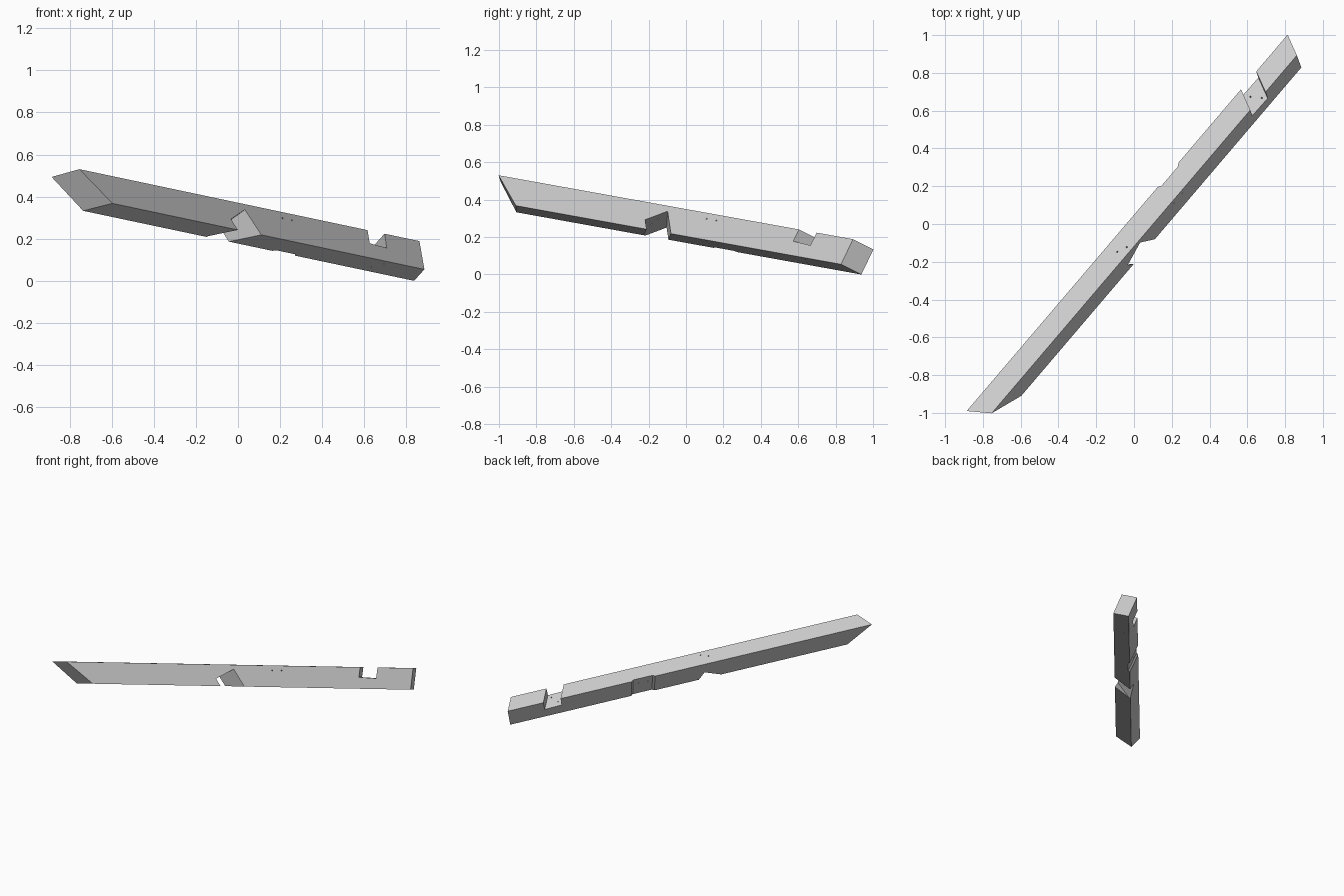
import bpy, bmesh
from math import sin, cos, tau
from mathutils import Vector

cube = bpy.data.objects.get("Cube")
if cube:
    bpy.data.objects.remove(cube, do_unlink=True)

# Beam frame: along its length, across its top, down its depth
ORIGIN = Vector((-0.76, -1.0, 0.54))
ALONG = Vector((0.643, 0.754, -0.136)).normalized()
ACROSS = Vector((-0.733, 0.553, -0.394))
ACROSS = (ACROSS - ACROSS.dot(ALONG) * ALONG).normalized()
DOWN = ACROSS.cross(ALONG)
WIDTH, DEPTH = 0.118, 0.15


def place(s, p, q):
    return ORIGIN + ALONG * s + ACROSS * p + DOWN * q


def solid(name, ring_a, ring_b):
    """Closed solid between two rings of (along, across, down) points."""
    bm = bmesh.new()
    a = [bm.verts.new(place(*c)) for c in ring_a]
    b = [bm.verts.new(place(*c)) for c in ring_b]
    bm.faces.new(a)
    bm.faces.new(b[::-1])
    for i in range(len(a)):
        j = (i + 1) % len(a)
        bm.faces.new((a[j], a[i], b[i], b[j]))
    bmesh.ops.recalc_face_normals(bm, faces=bm.faces)
    mesh = bpy.data.meshes.new(name)
    bm.to_mesh(mesh)
    bm.free()
    obj = bpy.data.objects.new(name, mesh)
    bpy.context.collection.objects.link(obj)
    return obj


def skew_notch(name, profile, shift):
    """Cutter across the beam; shift is the slide (along, down) over one width."""
    def ring(t):
        return [(s + shift[0] * t, WIDTH * t, q + shift[1] * t) for s, q in profile]
    return solid(name, ring(-0.3), ring(1.3))


def drill(name, start, end, axes, radius=0.004):
    """Round hole cutter whose ends lie in the plane of two local axes."""
    def ring(c):
        pts = []
        for k in range(10):
            pt = list(c)
            pt[axes[0]] += radius * cos(tau * k / 10)
            pt[axes[1]] += radius * sin(tau * k / 10)
            pts.append(pt)
        return pts
    return solid(name, ring(start), ring(end))


# Timber with a mitred cut at each end
beam = solid("timber_beam",
             [(0, 0, 0), (-0.071, WIDTH, 0), (0.11, WIDTH, DEPTH), (0.193, 0, DEPTH)],
             [(2.514, 0, 0), (2.572, WIDTH, 0), (2.557, WIDTH, DEPTH), (2.499, 0, DEPTH)])

cutters = [
    # Skewed seat in the underside
    skew_notch("seat_cutter",
               [(1.086, 0.099), (1.213, 0.03), (1.383, 0.285), (1.256, 0.354)],
               (-0.068, 0.055)),
    # Housing in the top near the low end
    skew_notch("housing_cutter",
               [(2.122, 0.07), (2.247, 0.076), (2.262, -0.05), (2.136, -0.05)],
               (0.058, 0.0)),
]

# Shallow pocket on the back side
pocket = [(1.486, WIDTH + 0.012), (1.515, WIDTH - 0.012),
          (1.655, WIDTH - 0.012), (1.684, WIDTH + 0.012)]
cutters.append(solid("pocket_cutter", [(s, p, -0.05) for s, p in pocket],
                     [(s + 0.012, p, 0.2) for s, p in pocket]))

# Pairs of fixing holes at each joint
for s, p in ((1.095, 0.053), (1.146, 0.029)):
    cutters.append(drill("seat_drill", (s, p, -0.02), (s, p, 0.12), (0, 1)))
for s, p in ((2.198, 0.08), (2.23, 0.027)):
    cutters.append(drill("housing_drill", (s, p, 0.04), (s, p, 0.18), (0, 1)))
for s in (1.492, 1.56):
    cutters.append(drill("pocket_drill", (s - 0.012, -0.02, 0.03),
                         (s + 0.08, 0.14, 0.055), (0, 2)))

for cutter in cutters:
    cutter.hide_render = True
    mod = beam.modifiers.new(cutter.name, 'BOOLEAN')
    mod.operation = 'DIFFERENCE'
    mod.solver = 'EXACT'
    mod.object = cutter

# Bake the cuts and remove the cutters
depsgraph = bpy.context.evaluated_depsgraph_get()
cut_mesh = bpy.data.meshes.new_from_object(beam.evaluated_get(depsgraph))
beam.modifiers.clear()
beam.data = cut_mesh
for cutter in cutters:
    bpy.data.objects.remove(cutter, do_unlink=True)

# Centre on the ground
axes = [[v.co[i] for v in cut_mesh.vertices] for i in range(3)]
offset = Vector(((min(axes[0]) + max(axes[0])) / 2,
                 (min(axes[1]) + max(axes[1])) / 2, min(axes[2])))
for v in cut_mesh.vertices:
    v.co -= offset

# Plain grey timber
grey = bpy.data.materials.new("light_grey")
grey.use_nodes = True
colour = (0.6, 0.6, 0.6, 1.0)
grey.diffuse_color = colour
grey.node_tree.nodes["Principled BSDF"].inputs["Base Color"].default_value = colour
cut_mesh.materials.clear()
cut_mesh.materials.append(grey)
